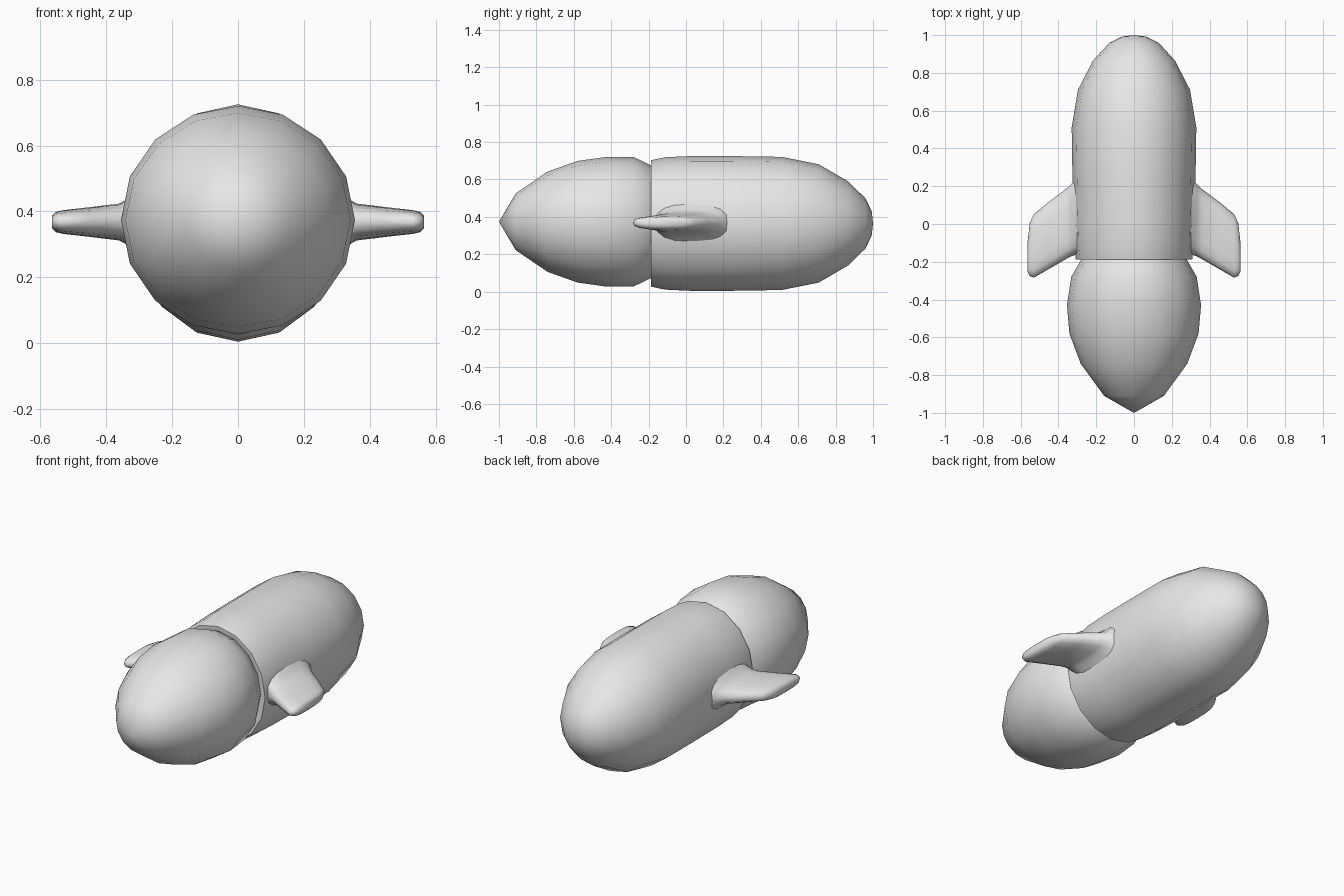
import bpy, bmesh, math

if "Cube" in bpy.data.objects:
    bpy.data.objects.remove(bpy.data.objects["Cube"], do_unlink=True)

grey = bpy.data.materials.new("plain grey")
grey.use_nodes = True
grey.diffuse_color = (0.8, 0.8, 0.8, 1)
grey.node_tree.nodes["Principled BSDF"].inputs["Base Color"].default_value = (0.8, 0.8, 0.8, 1)


def loft(name, rings, start=None, end=None, angle=50):
    """Skin a list of closed rings; each end closes to a point or a flat cap."""
    bm = bmesh.new()
    loops = [[bm.verts.new(p) for p in ring] for ring in rings]
    n = len(loops[0])
    for a, b in zip(loops, loops[1:]):
        for i in range(n):
            j = (i + 1) % n
            bm.faces.new((a[i], a[j], b[j], b[i]))
    for loop, tip in ((loops[0], start), (loops[-1], end)):
        if tip is None:
            bm.faces.new(loop)
        else:
            t = bm.verts.new(tip)
            for i in range(n):
                bm.faces.new((loop[i], loop[(i + 1) % n], t))
    bmesh.ops.recalc_face_normals(bm, faces=bm.faces)
    mesh = bpy.data.meshes.new(name)
    bm.to_mesh(mesh)
    bm.free()
    mesh.materials.append(grey)
    obj = bpy.data.objects.new(name, mesh)
    bpy.context.collection.objects.link(obj)
    bpy.ops.object.select_all(action='DESELECT')
    obj.select_set(True)
    bpy.context.view_layer.objects.active = obj
    bpy.ops.object.shade_smooth_by_angle(angle=math.radians(angle))
    return obj


def ellipse(y, rx, rz, cz, n=16):
    return [(rx * math.cos(2 * math.pi * i / n), y,
             cz + rz * math.sin(2 * math.pi * i / n)) for i in range(n)]


# Pointed nose, its rear tucked into the body: y, x radius, z radius
NOSE = [(-0.91, 0.158, 0.152), (-0.74, 0.282, 0.268), (-0.58, 0.342, 0.325),
        (-0.43, 0.355, 0.346), (-0.28, 0.332, 0.346), (-0.18, 0.275, 0.298),
        (-0.12, 0.21, 0.23)]
loft("nose", [ellipse(y, a, b, 0.374) for y, a, b in NOSE], start=(0, -1, 0.374))

# Long body with a turned-in front rim and a domed rear
BODY = [(-0.165, 0.25, 0.27), (-0.187, 0.285, 0.31), (-0.187, 0.308, 0.338),
        (-0.11, 0.318, 0.354), (0.02, 0.322, 0.36), (0.25, 0.326, 0.36),
        (0.51, 0.33, 0.356), (0.71, 0.297, 0.316), (0.865, 0.217, 0.226),
        (0.96, 0.13, 0.134), (0.993, 0.062, 0.064)]
loft("body", [ellipse(y, a, b, 0.365) for y, a, b in BODY], end=(0, 1, 0.365))

# Swept side fins flaring into the body: x, front y, rear y, half thickness
FIN = [(0.28, -0.16, 0.25, 0.12), (0.315, -0.165, 0.23, 0.09),
       (0.335, -0.172, 0.21, 0.07), (0.36, -0.186, 0.185, 0.056),
       (0.45, -0.238, 0.118, 0.045), (0.53, -0.284, 0.052, 0.036),
       (0.552, -0.275, 0.005, 0.031), (0.565, -0.25, -0.11, 0.018)]


def fin_section(x, y0, y1, h, n=16):
    pts = []
    for i in range(n):
        t = 2 * math.pi * i / n
        c, s = math.cos(t), math.sin(t)
        y = (y0 + y1) / 2 + (y1 - y0) / 2 * math.copysign(abs(c) ** 0.75, c)
        pts.append((x, y, 0.368 + h * math.copysign(abs(s) ** 0.75, s)))
    return pts


for side, label in ((1, "left_fin"), (-1, "right_fin")):
    loft(label, [[(side * x, y, z) for x, y, z in fin_section(*f)] for f in FIN], angle=70)
